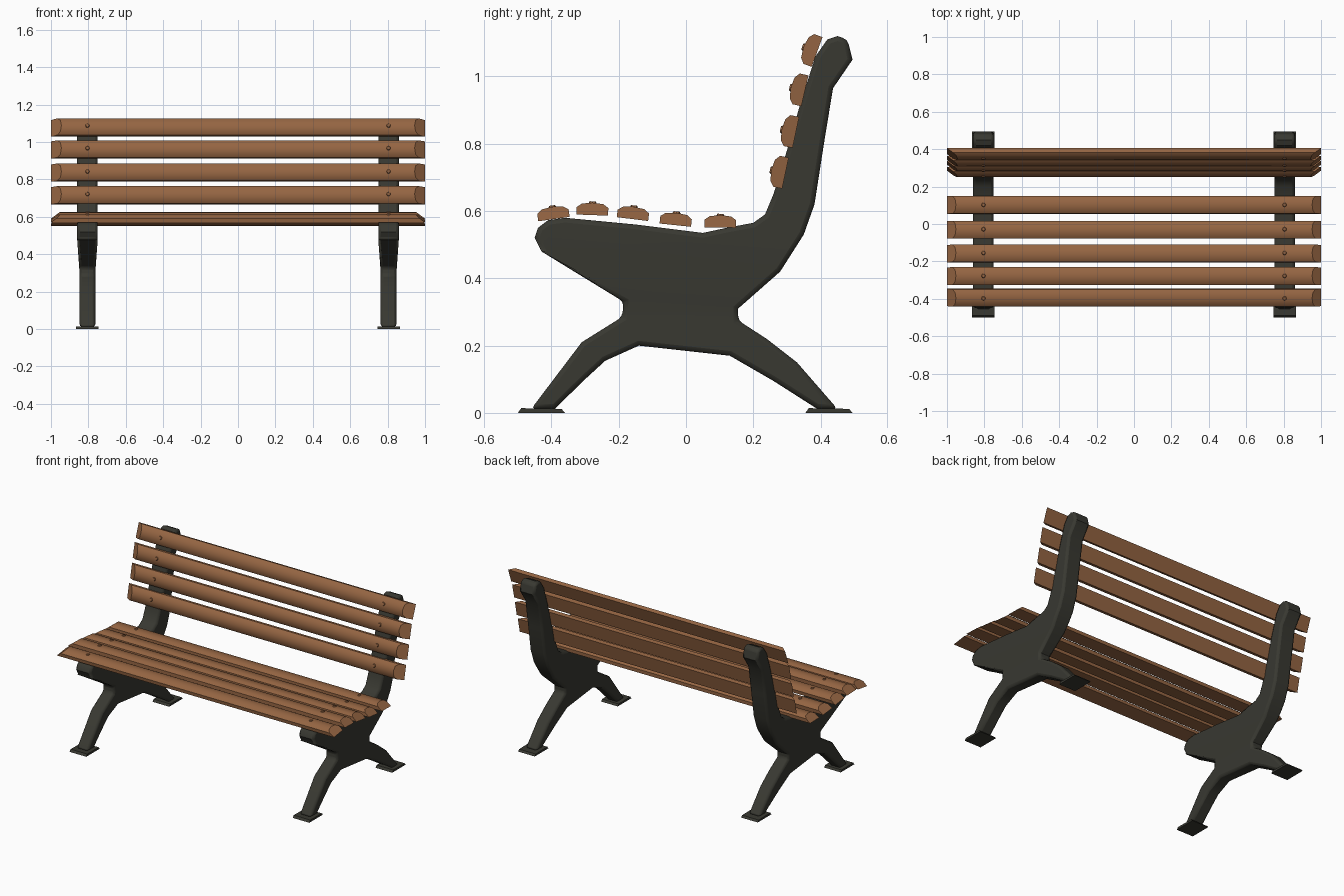
import bpy, bmesh
from math import radians
from mathutils import Matrix, Vector

if "Cube" in bpy.data.objects:
    bpy.data.objects.remove(bpy.data.objects["Cube"])


def material(name, rgb):
    mat = bpy.data.materials.new(name)
    mat.use_nodes = True
    mat.diffuse_color = (*rgb, 1)
    mat.node_tree.nodes["Principled BSDF"].inputs["Base Color"].default_value = (*rgb, 1)
    return mat


WOOD = material("warm wood", (0.30, 0.13, 0.055))
IRON = material("dark cast iron", (0.040, 0.040, 0.031))


def finish(bm, name, mat, bevel=0, angle=35):
    bmesh.ops.recalc_face_normals(bm, faces=bm.faces)
    mesh = bpy.data.meshes.new(name)
    bm.to_mesh(mesh)
    bm.free()
    mesh.materials.append(mat)
    obj = bpy.data.objects.new(name, mesh)
    bpy.context.collection.objects.link(obj)
    if bevel:
        mod = obj.modifiers.new("edge_bevel", "BEVEL")
        mod.width, mod.segments, mod.limit_method = bevel, 2, "ANGLE"
        mod.angle_limit = radians(50)
    bpy.ops.object.select_all(action="DESELECT")
    obj.select_set(True)
    bpy.context.view_layer.objects.active = obj
    bpy.ops.object.shade_smooth_by_angle(angle=radians(angle))
    return obj


def prism(points, half):
    """Extrude a (y, z) outline symmetrically along x."""
    bm = bmesh.new()
    face = bm.faces.new([bm.verts.new((-half, y, z)) for y, z in points])
    out = bmesh.ops.extrude_face_region(bm, geom=[face])
    moved = [v for v in out["geom"] if isinstance(v, bmesh.types.BMVert)]
    bmesh.ops.translate(bm, verts=moved, vec=(2 * half, 0, 0))
    return bm


# Cast side frames: backrest post, seat bracket and splayed legs in one outline
FRAME = [(-.45, .52), (-.44, .55), (-.41, .573), (-.36, .58), (-.15, .56), (.05, .535),
         (.12, .55), (.2, .565), (.235, .59), (.26, .65), (.3, .78), (.34, .92),
         (.385, 1.06), (.42, 1.11), (.45, 1.12), (.48, 1.11), (.495, 1.05), (.437, .965),
         (.41, .8), (.382, .62), (.35, .53), (.28, .42), (.155, .31), (.155, .275),
         (.24, .22), (.33, .15), (.45, .012), (.39, .012), (.26, .095), (.13, .17),
         (-.14, .2), (-.24, .155), (-.3, .1), (-.39, .012), (-.46, .012), (-.31, .21),
         (-.19, .285), (-.185, .33), (-.43, .48)]
FOOT = [(-.07, 0), (.07, 0), (.06, .012), (-.06, .014)]

for side, sx in (("right", -.805), ("left", .805)):
    bm = prism(FRAME, 1)
    for z in (.48, .3):
        bmesh.ops.bisect_plane(bm, geom=bm.verts[:] + bm.edges[:] + bm.faces[:],
                               plane_co=(0, 0, z), plane_no=(0, 0, 1))
    # The frame narrows from the seat down to the legs
    for v in bm.verts:
        blend = min(max((v.co.z - .3) / .18, 0), 1)
        v.co.x *= .042 + .013 * blend
    frame = finish(bm, side + "_side_frame", IRON, bevel=.014)
    frame.location.x = sx
    for end, y in (("front", -.43), ("back", .425)):
        foot = finish(prism(FOOT, .06), f"{side}_{end}_foot", IRON)
        foot.location = (sx, y, 0)

# Slat section: flat underside, crowned top (u across, w up)
SECTION = [(-.047, -.02), (.047, -.02), (.047, .005), (.032, .017), (0, .021),
           (-.032, .017), (-.047, .005)]


def slat(name, y, z, tilt, thick=1.0):
    bm = prism([(u, w * thick) for u, w in SECTION], 1)
    # Ends slope inward towards the crown
    for v in bm.verts:
        v.co.x *= 1 - 1.3 * (v.co.z + .02 * thick)
    # Flush bolt heads over the side frames
    for x in (-.805, .805):
        bmesh.ops.create_cone(bm, cap_ends=True, segments=8, radius1=.012, radius2=.009,
                              depth=.006, matrix=Matrix.Translation((x, 0, .021 * thick + .001)))
    bm.transform(Matrix.Translation((0, y, z)) @ Matrix.Rotation(radians(tilt), 4, "X"))
    finish(bm, name, WOOD)


SEAT = [(-.395, .594, 8), (-.278, .606, -2), (-.157, .594, -7), (-.03, .576, -6), (.102, .569, -1)]
for i, (y, z, tilt) in enumerate(SEAT):
    slat(f"seat_slat_{i + 1}", y, z, tilt, .9)

BACK = [(.275, .717, 78), (.306, .838, 78), (.333, .962, 77), (.37, 1.08, 70)]
for i, (y, z, tilt) in enumerate(BACK):
    slat(f"back_slat_{i + 1}", y, z, tilt, 1.05)
